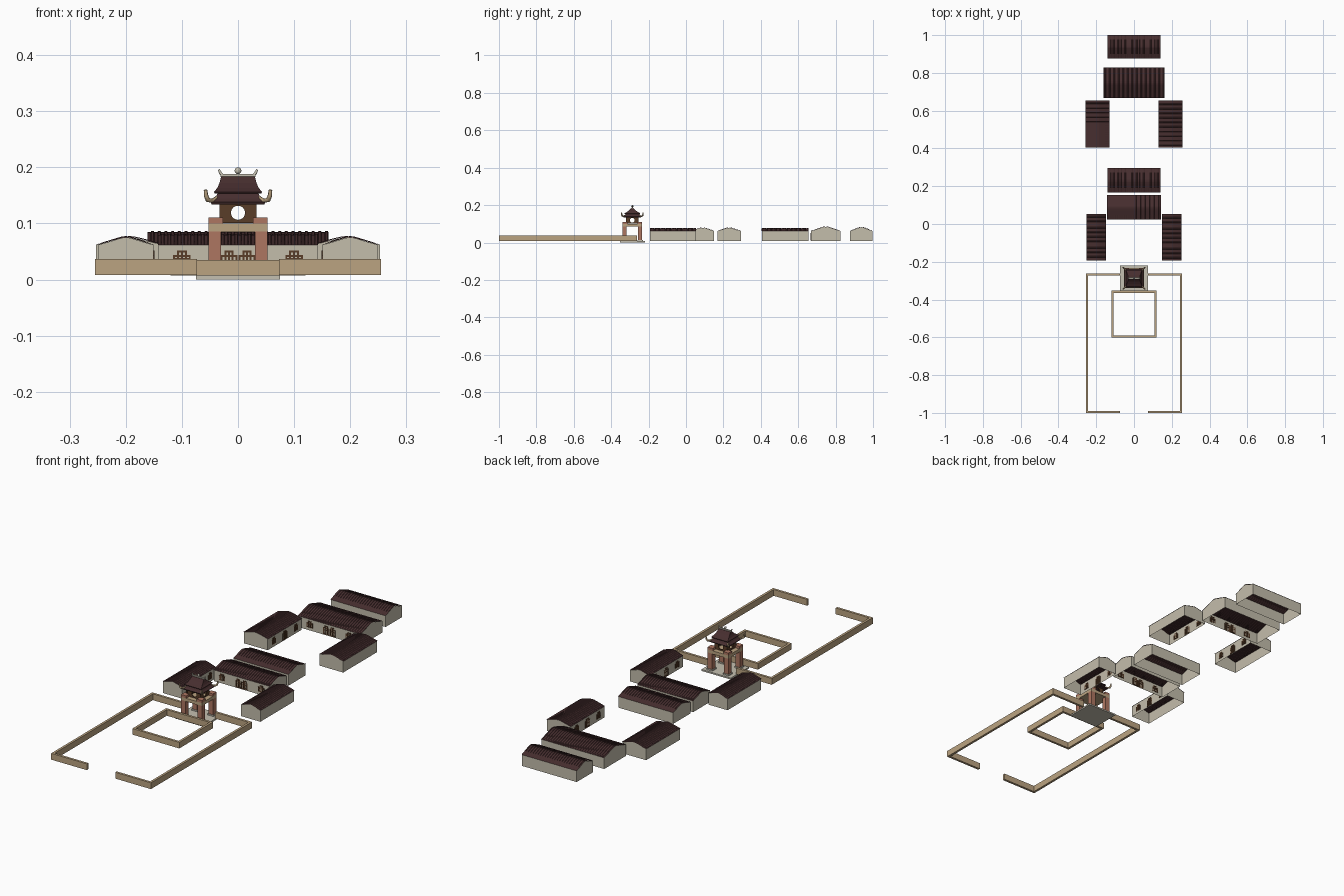
import bpy, bmesh, math
from mathutils import Matrix, Vector

if "Cube" in bpy.data.objects:
    bpy.data.objects.remove(bpy.data.objects["Cube"])


def mat(name, rgb):
    m = bpy.data.materials.new(name)
    m.diffuse_color = (*rgb, 1)
    m.use_nodes = True
    m.node_tree.nodes["Principled BSDF"].inputs["Base Color"].default_value = m.diffuse_color
    return m


PLASTER = mat("pale plaster", (0.55, 0.51, 0.41))
TILE = mat("dark roof tile", (0.062, 0.027, 0.028))
TAN = mat("tan masonry", (0.50, 0.37, 0.22))
BRICK = mat("red brick", (0.42, 0.18, 0.12))
WOOD = mat("brown wood", (0.10, 0.047, 0.022))
STONE = mat("light stone", (0.56, 0.53, 0.44))


def make(name, bm, m, mx=Matrix(), normals=True):
    if normals:
        bmesh.ops.recalc_face_normals(bm, faces=bm.faces[:])
    me = bpy.data.meshes.new(name)
    bm.to_mesh(me)
    bm.free()
    me.materials.append(m)
    ob = bpy.data.objects.new(name, me)
    ob.matrix_world = mx
    bpy.context.collection.objects.link(ob)
    return ob


def add_box(bm, x0, x1, y0, y1, z0, z1):
    mx = Matrix.Translation(((x0 + x1) / 2, (y0 + y1) / 2, (z0 + z1) / 2))
    mx = mx @ Matrix.Diagonal((x1 - x0, y1 - y0, z1 - z0, 1))
    bmesh.ops.create_cube(bm, size=1, matrix=mx)


def boxes(name, items, m, mx=Matrix()):
    bm = bmesh.new()
    for b in items:
        add_box(bm, *b)
    return make(name, bm, m, mx)


# ---------- tile-roofed houses, open underneath ----------
HALF = [(1, 0), (0.65, 0.36), (0.3, 0.78), (0.12, 0.96), (0, 1)]
PROFILE = [(-t, h) for t, h in HALF] + [(t, h) for t, h in HALF[-2::-1]]


def house(name, cx, cy, length, width, peak, angle=0, windows=(), eave=0.062, z0=0.009):
    mx = Matrix.Translation((cx, cy, 0)) @ Matrix.Rotation(math.radians(angle), 4, 'Z')
    hl, hw = length / 2 - 0.001, width / 2 - 0.002
    prof = [(t * hw, eave + h * (peak - eave - 0.002)) for t, h in PROFILE]
    # walls with gable ends
    bm = bmesh.new()
    rings = []
    for x in (-hl, hl):
        pts = [(-hw, z0)] + prof + [(hw, z0)]
        rings.append([bm.verts.new((x, y, z)) for y, z in pts])
        bm.faces.new(rings[-1])
    a, b = rings
    for i in (0, len(a) - 2):
        bm.faces.new((a[i], a[i + 1], b[i + 1], b[i]))
    make(name + "_walls", bm, PLASTER, mx)
    # ribbed tile roof
    bm = bmesh.new()
    n = round(length / 0.012)
    pitch = length / n
    rows = []
    for k in range(n):
        for f, up in ((0, 0), (0.45, 0), (0.55, 0.0018), (0.9, 0.0018)):
            rows.append((-length / 2 + (k + f) * pitch, up))
    rows.append((length / 2, 0))
    grid = []
    for x, up in rows:
        pts = [(-width / 2, eave - 0.001 - up)] + prof[1:-1] + [(width / 2, eave - 0.001 - up)]
        grid.append([bm.verts.new((x, y, z + 0.0006 + up)) for y, z in pts])
    for p, q in zip(grid, grid[1:]):
        for i in range(len(p) - 1):
            bm.faces.new((p[i], q[i], q[i + 1], p[i + 1]))
    make(name + "_roof", bm, TILE, mx, False)
    # lattice windows and doors in the courtyard face
    items = []
    y0, y1 = -hw - 0.002, -hw + 0.002
    for u, w, low, top in windows:
        bars = 5
        for i in range(bars):
            x = u + w * (i / (bars - 1) - 0.5)
            zt = top if 0 < i < bars - 1 else top - 0.008
            items.append((x - 0.0017, x + 0.0017, y0, y1, low, zt))
        for z, s in ((low + 0.003, 0.5), ((low + top) / 2, 0.5), (top - 0.010, 0.5), (top - 0.002, 0.3)):
            items.append((u - w * s, u + w * s, y0, y1, z - 0.0015, z + 0.0015))
    if items:
        boxes(name + "_lattice", items, WOOD, mx)


side_win = [(-0.08, 0.024, 0.022, 0.052), (0, 0.03, 0.012, 0.052), (0.08, 0.024, 0.022, 0.052)]
hall_win = [(-0.1, 0.028, 0.022, 0.052), (-0.016, 0.026, 0.012, 0.052),
            (0.016, 0.026, 0.012, 0.052), (0.1, 0.028, 0.022, 0.052)]
for s, side in ((-1, "left"), (1, "right")):
    house("front_wing_" + side, s * 0.2, -0.07, 0.247, 0.102, 0.077, -90 * s, side_win)
    house("rear_wing_" + side, s * 0.193, 0.53, 0.25, 0.125, 0.077, -90 * s, side_win)
house("front_hall", 0, 0.089, 0.286, 0.128, 0.081, 0, hall_win)
house("middle_hall", 0, 0.231, 0.282, 0.129, 0.081)
house("main_hall", 0, 0.747, 0.322, 0.162, 0.086, 0, hall_win)
house("back_hall", 0, 0.938, 0.282, 0.124, 0.084)

# ---------- courtyard walls ----------
T = 0.011
outer = []
for s in (-1, 1):
    xa, xb = sorted((s * 0.255, s * (0.255 - T)))
    outer.append((xa, xb, -1, -0.262, 0.008, 0.037))
    xa, xb = sorted((s * 0.073, s * (0.255 - T)))
    outer.append((xa, xb, -1, -1 + T, 0.008, 0.037))
    outer.append((xa, xb, -0.262 - T, -0.262, 0.008, 0.037))
boxes("outer_wall", outer, TAN)
inner = [(-0.12, -0.12 + T, -0.6, -0.353, 0.007, 0.035), (0.12 - T, 0.12, -0.6, -0.353, 0.007, 0.035),
         (-0.12 + T, 0.12 - T, -0.6, -0.6 + T, 0.007, 0.035),
         (-0.12 + T, 0.12 - T, -0.353 - T, -0.353, 0.007, 0.035)]
boxes("inner_wall", inner, TAN)

# ---------- gate tower (built around its own centre) ----------
G = Matrix.Translation((0, -0.287, 0))
CORNERS = [(sx, sy) for sx in (-1, 1) for sy in (-1, 1)]


def posts(name, c, h, z0, z1, m):
    boxes(name, [(sx * c - h, sx * c + h, sy * c - h, sy * c + h, z0, z1) for sx, sy in CORNERS], m, G)


boxes("gate_base", [(-0.075, 0.075, -0.067, 0.067, 0, 0.007)], STONE, G)
posts("gate_footing", 0.0415, 0.0145, 0.007, 0.013, STONE)
posts("gate_pillar", 0.0415, 0.0115, 0.013, 0.086, BRICK)
boxes("gate_deck", [(-0.053, 0.053, -0.053, 0.053, 0.085, 0.1)], TAN, G)
posts("gate_parapet", 0.040, 0.013, 0.1, 0.111, BRICK)

# upper room: four panels, each with a round opening
bm = bmesh.new()
hw, hh, r, zc = 0.033, 0.018, 0.0125, 0.119
corner = math.atan2(hh, hw)
angs = sorted([2 * math.pi * i / 32 for i in range(32)] +
              [corner, math.pi - corner, math.pi + corner, 2 * math.pi - corner])
for k in range(4):
    rot = Matrix.Rotation(k * math.pi / 2, 3, 'Z')
    loops = []
    for depth in (hw, hw - 0.004):
        inn, out = [], []
        for a in angs:
            c, s = math.cos(a), math.sin(a)
            d = min(hw / max(abs(c), 1e-6), hh / max(abs(s), 1e-6))
            inn.append(bm.verts.new(rot @ Vector((r * c, -depth, zc + r * s))))
            out.append(bm.verts.new(rot @ Vector((d * c, -depth, zc + d * s))))
        loops.append((inn, out))
    (i0, o0), (i1, o1) = loops
    for i in range(len(angs)):
        j = (i + 1) % len(angs)
        for p, q in ((i0, o0), (i1, o1), (i0, i1)):
            bm.faces.new((p[i], p[j], q[j], q[i]))
make("tower_room", bm, WOOD, G)


def rect_loft(name, rings, m):
    bm = bmesh.new()
    vs = [[bm.verts.new((x * hx, y * hy, z)) for x, y in ((-1, -1), (1, -1), (1, 1), (-1, 1))]
          for z, hx, hy in rings]
    for p, q in zip(vs, vs[1:]):
        for i in range(4):
            j = (i + 1) % 4
            bm.faces.new((p[i], p[j], q[j], q[i]))
    bm.faces.new(vs[0])
    bm.faces.new(vs[-1])
    make(name, bm, m, G)


# two-tier swept roof
rect_loft("lower_roof", [(0.134, 0.047, 0.047), (0.138, 0.049, 0.049), (0.144, 0.042, 0.042),
                         (0.157, 0.034, 0.034)], TILE)
rect_loft("upper_roof", [(0.153, 0.041, 0.041), (0.156, 0.043, 0.043), (0.163, 0.037, 0.030),
                         (0.172, 0.033, 0.017), (0.184, 0.030, 0.005)], TILE)
boxes("roof_ridge", [(-0.031, 0.031, -0.004, 0.004, 0.183, 0.188)], STONE, G)


def tube(name, paths, depth, m):
    cu = bpy.data.curves.new(name, 'CURVE')
    cu.dimensions = '3D'
    cu.bevel_depth, cu.bevel_resolution, cu.use_fill_caps = depth, 1, True
    for pts in paths:
        sp = cu.splines.new('POLY')
        sp.points.add(len(pts) - 1)
        for p, (x, y, z, rad) in zip(sp.points, pts):
            p.co, p.radius = (x, y, z, 1), rad
    cu.materials.append(m)
    ob = bpy.data.objects.new(name, cu)
    ob.matrix_world = G
    bpy.context.collection.objects.link(ob)


# upturned eave corners and ridge ornaments
hook = ((0.036, 0.148, 0.6), (0.046, 0.140, 1), (0.054, 0.142, 1.1), (0.057, 0.150, 1), (0.058, 0.160, 0.8))
tube("eave_horn", [[(sx * d, sy * d, z, rad) for d, z, rad in hook] for sx, sy in CORNERS], 0.004, TAN)
tube("ridge_horn", [[(s * 0.026, 0, 0.185, 1), (s * 0.031, 0, 0.189, 1), (s * 0.034, 0, 0.196, 0.7)]
                    for s in (-1, 1)], 0.003, STONE)
bm = bmesh.new()
bmesh.ops.create_uvsphere(bm, u_segments=12, v_segments=8, radius=0.006,
                          matrix=Matrix.Translation((0, 0, 0.194)))
make("ridge_ball", bm, STONE, G)
